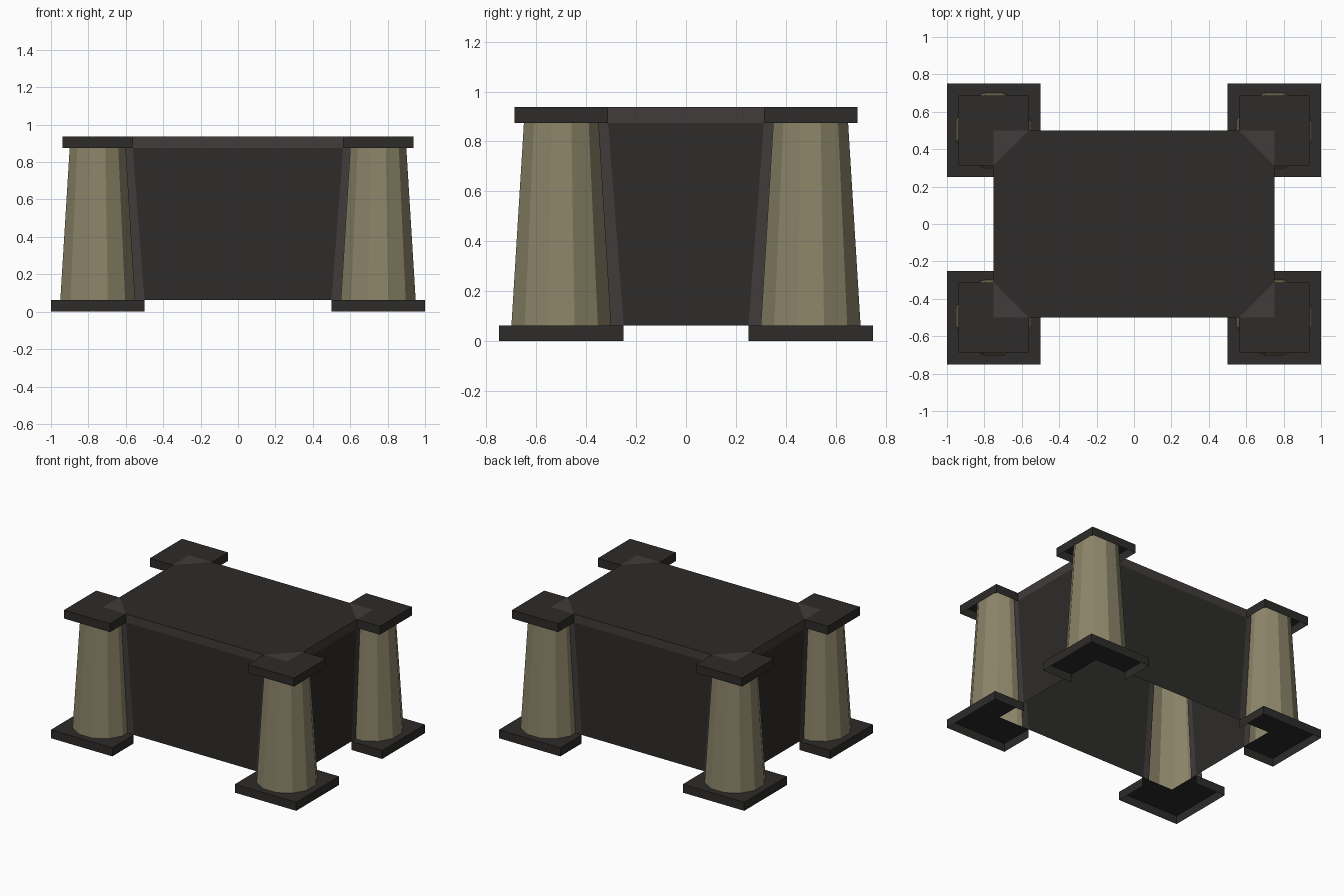
import bpy, math

if "Cube" in bpy.data.objects:
    bpy.data.objects.remove(bpy.data.objects["Cube"])

def material(name, rgb):
    m = bpy.data.materials.new(name)
    m.diffuse_color = (*rgb, 1)
    m.use_nodes = True
    m.node_tree.nodes["Principled BSDF"].inputs["Base Color"].default_value = m.diffuse_color
    return m

DARK = material("dark_stone", (0.026, 0.025, 0.023))
EDGE = material("edge_stone", (0.052, 0.045, 0.044))
TAN = material("sandstone", (0.26, 0.23, 0.14))

BX, BY = 0.75, 0.5          # half size of the body; its corners are the pillar axes
Z0, Z1, Z2 = 0.0625, 0.875, 0.9375

def build(name, verts, faces, mat, mirror):
    """Mesh object repeated across the chosen centre planes."""
    me = bpy.data.meshes.new(name)
    me.from_pydata(verts, [], faces)
    me.materials.append(mat)
    ob = bpy.data.objects.new(name, me)
    bpy.context.collection.objects.link(ob)
    if any(mirror):
        mod = ob.modifiers.new("mirror", 'MIRROR')
        mod.use_axis = mirror
        mod.use_mirror_merge = False
    return ob

ALL = (True, True, False)

# L-shaped slab wrapping the body corner, hollow underneath
def corner_slab(name, h, lo, hi):
    outline = [(0, 0), (0, h), (-h, h), (-h, -h), (h, -h), (h, 0)]
    # outline turned so that the missing quarter points to the body centre
    outline = [(BX - x, BY - y) for x, y in outline]
    n = len(outline)
    verts = [(x, y, z) for z in (lo, hi) for x, y in outline]
    top = tuple(range(2 * n - 1, n - 1, -1))
    a, b = outline, 0
    area = sum(a[i][0] * a[(i + 1) % n][1] - a[(i + 1) % n][0] * a[i][1] for i in range(n))
    faces = [tuple(range(n, 2 * n))] if area > 0 else [top]
    for i in range(1, n - 1):   # the two notch edges stay open
        q = (i, i + 1, n + i + 1, n + i)
        faces.append(q if area > 0 else q[::-1])
    build(name, verts, faces, DARK, ALL)

corner_slab("foot_plates", 0.25, 0, Z0)
corner_slab("cap_plates", 0.1875, Z1, Z2)

# Tapered twelve-sided pillars, three quarters outside the body
R0, R1 = 0.2, 0.15
R2 = R1 - (R0 - R1) * (Z2 - Z1) / (Z1 - Z0)
angles = [-90] + list(range(-75, 180, 30)) + [180]
verts = []
for r, z in ((R0, Z0), (R2, Z2)):
    for d in angles:
        rr = r if d in (-90, 180) else r / math.cos(math.radians(15))
        t = math.radians(d)
        verts.append((BX + rr * math.cos(t), BY + rr * math.sin(t), z))
n = len(angles)
build("pillars", verts, [(i, i + 1, n + i + 1, n + i) for i in range(n - 1)], TAN, ALL)

# Body walls: dark tapered panel framed by lighter strips
def wall(name, half, point, mirror):
    lo, hi = half - 0.25, half - 0.1875          # panel half widths
    clo, chi = half - R0, half - R1              # where the pillars start
    ch2 = half - R2
    flat = lambda pts: [point(u, z) for u, z in pts]
    build(name + "_panels", flat([(-lo, Z0), (lo, Z0), (hi, Z1), (-hi, Z1)]),
          [(0, 1, 2, 3)], DARK, mirror)
    build(name + "_frames",
          flat([(lo, Z0), (clo, Z0), (chi, Z1), (hi, Z1),
                (-clo, Z0), (-lo, Z0), (-hi, Z1), (-chi, Z1),
                (ch2, Z2), (hi, Z2), (-hi, Z2), (-ch2, Z2)]),
          [(0, 1, 2, 3), (4, 5, 6, 7), (7, 6, 10, 11), (6, 3, 9, 10), (3, 2, 8, 9)],
          EDGE, mirror)

wall("long_side", BX, lambda u, z: (u, -BY, z), (False, True, False))
wall("short_side", BY, lambda u, z: (BX, u, z), (True, False, False))

# Top: dark panel with lighter corner triangles
c = 0.1875
top = [(BX, BY - c), (BX - c, BY), (c - BX, BY), (-BX, BY - c),
       (-BX, c - BY), (c - BX, -BY), (BX - c, -BY), (BX, c - BY)]
build("top_panel", [(x, y, Z2) for x, y in top], [tuple(range(8))], DARK,
      (False, False, False))
build("top_corners", [(BX, BY - c, Z2), (BX, BY, Z2), (BX - c, BY, Z2)],
      [(0, 1, 2)], EDGE, ALL)
